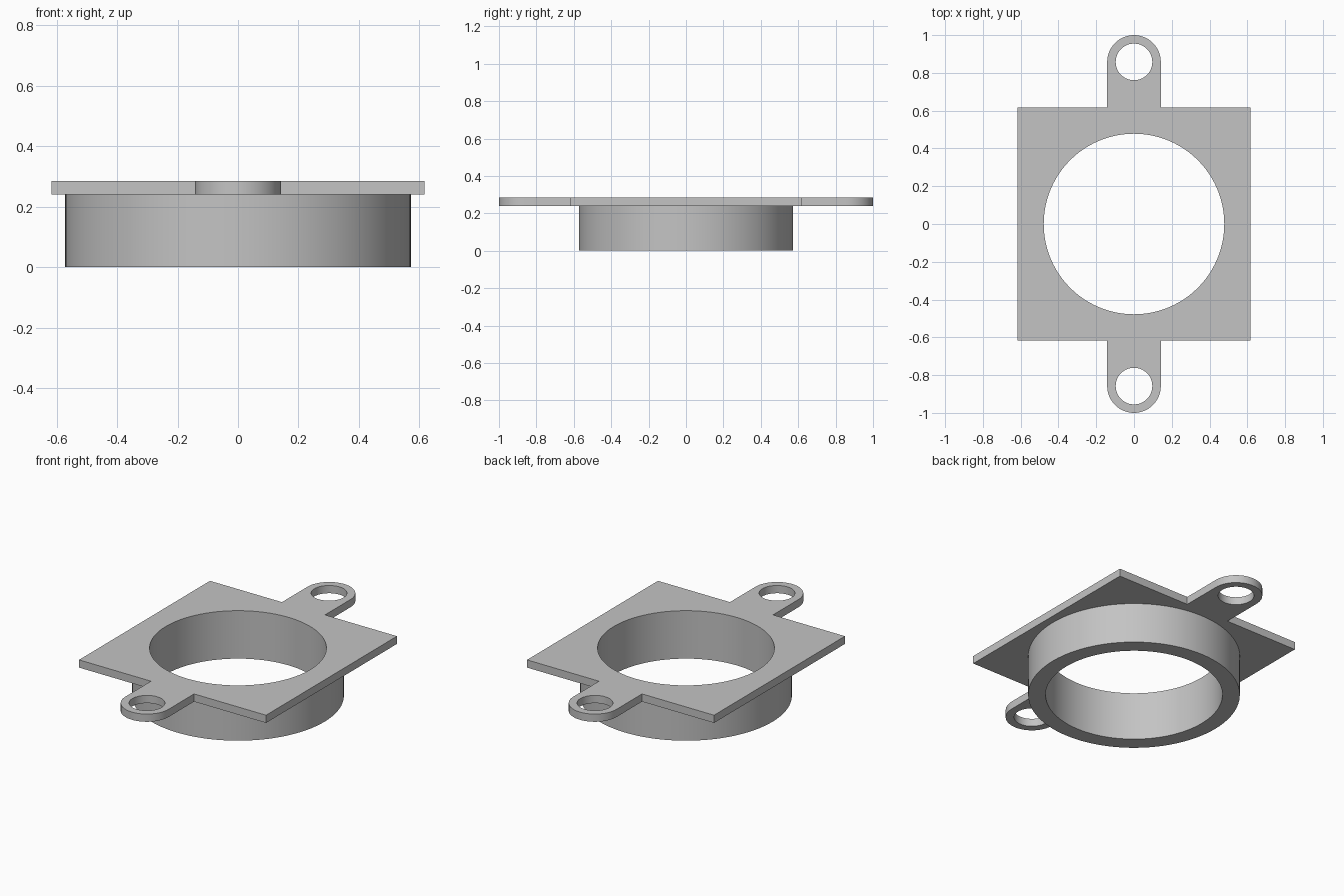
import bpy, bmesh
from math import pi, cos, sin

cube = bpy.data.objects.get("Cube")
if cube:
    bpy.data.objects.remove(cube, do_unlink=True)

grey = bpy.data.materials.new("light_grey")
grey.use_nodes = True
colour = (0.55, 0.55, 0.55, 1)
grey.diffuse_color = colour
grey.node_tree.nodes["Principled BSDF"].inputs["Base Color"].default_value = colour

BORE, COLLAR_R = 0.478, 0.572
PLATE, TAB, TAB_Y, HOLE = 0.617, 0.142, 0.858, 0.097
PLATE_Z, TOP_Z = 0.24, 0.286


def arc(r, cy=0, start=0, sweep=2 * pi, n=96, closed=True):
    """Points on a circle, or on an arc including both ends."""
    count = n if closed else n + 1
    return [(r * cos(start + sweep * i / n), cy + r * sin(start + sweep * i / n))
            for i in range(count)]


def prism(name, loops, z0, z1):
    """Extrude an outline with holes into a closed solid."""
    bm = bmesh.new()
    caps = ([], [])
    for pts in loops:
        rings = [[bm.verts.new((x, y, z)) for x, y in pts] for z in (z0, z1)]
        low, high = rings
        for i in range(len(pts)):
            j = (i + 1) % len(pts)
            bm.faces.new((low[i], low[j], high[j], high[i]))
            for cap, ring in zip(caps, rings):
                cap.append(bm.edges.get((ring[i], ring[j])))
    for cap in caps:
        bmesh.ops.triangle_fill(bm, edges=cap, use_beauty=True)
    bmesh.ops.recalc_face_normals(bm, faces=bm.faces[:])
    mesh = bpy.data.meshes.new(name)
    bm.to_mesh(mesh)
    bm.free()
    mesh.materials.append(grey)
    obj = bpy.data.objects.new(name, mesh)
    bpy.context.collection.objects.link(obj)
    bpy.ops.object.select_all(action='DESELECT')
    obj.select_set(True)
    bpy.context.view_layer.objects.active = obj
    bpy.ops.object.shade_smooth_by_angle(angle=pi / 6)


# Square flange with a rounded mounting tab at each end
half = [(PLATE, -PLATE), (PLATE, PLATE), (TAB, PLATE)]
half += arc(TAB, TAB_Y, 0, pi, 32, closed=False)
half += [(-TAB, PLATE)]
outline = half + [(-x, -y) for x, y in half]
holes = [arc(HOLE, side * TAB_Y, n=48) for side in (1, -1)]
prism("flange_plate", [outline, arc(BORE)] + holes, PLATE_Z, TOP_Z)

# Round collar below the flange
prism("collar", [arc(COLLAR_R), arc(BORE)], 0, PLATE_Z)
